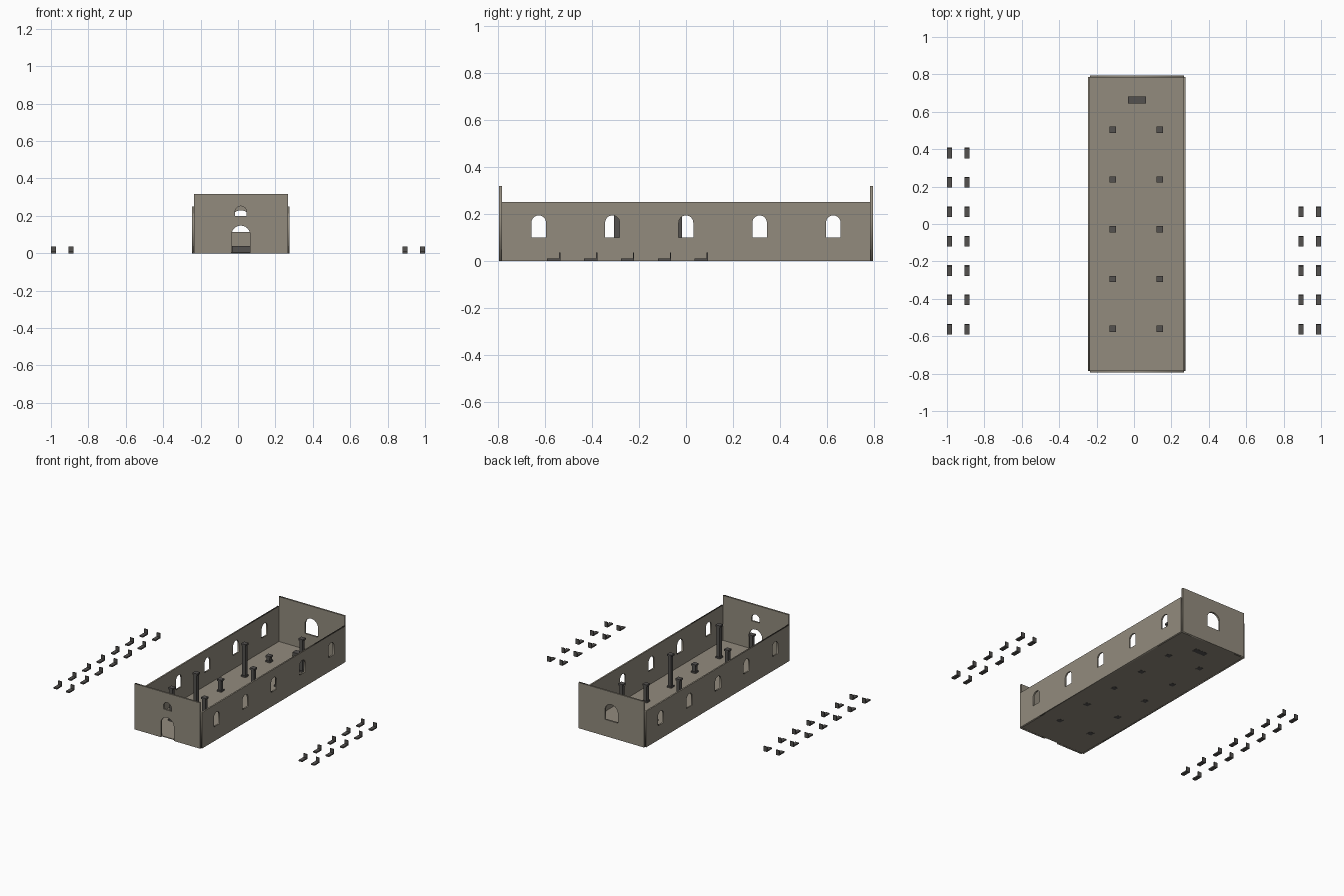
import bpy, math

if "Cube" in bpy.data.objects:
    bpy.data.objects.remove(bpy.data.objects["Cube"])

def material(name, rgb):
    m = bpy.data.materials.new(name)
    m.diffuse_color = (*rgb, 1)
    m.use_nodes = True
    m.node_tree.nodes["Principled BSDF"].inputs["Base Color"].default_value = m.diffuse_color
    return m

STONE = material("warm_grey_stone", (0.29, 0.26, 0.208))
DARK = material("dark_grey", (0.088, 0.083, 0.078))
CX = 0.015  # centre line of the hall

def mesh_object(name, verts, faces, mat):
    me = bpy.data.meshes.new(name)
    me.from_pydata(verts, [], faces)
    me.materials.append(mat)
    ob = bpy.data.objects.new(name, me)
    bpy.context.collection.objects.link(ob)
    return ob

def boxes(name, parts, mat):
    """One mesh made of boxes given as (x0, x1, y0, y1, z0, z1)."""
    verts, faces = [], []
    for x0, x1, y0, y1, z0, z1 in parts:
        n = len(verts)
        verts += [(x, y, z) for z in (z0, z1)
                  for x, y in ((x0, y0), (x1, y0), (x1, y1), (x0, y1))]
        faces += [[n + i for i in f] for f in
                  ((3, 2, 1, 0), (4, 5, 6, 7), (0, 1, 5, 4),
                   (1, 2, 6, 5), (2, 3, 7, 6), (3, 0, 4, 7))]
    return mesh_object(name, verts, faces, mat)

def arch(c, width, bottom, top, n=12):
    """Round-headed opening, listed from bottom left over the top."""
    r = width / 2
    head = [(c - r * math.cos(math.pi * i / n), top - r + r * math.sin(math.pi * i / n))
            for i in range(n + 1)]
    return [(c - r, bottom)] + head + [(c + r, bottom)]

def wall(name, outline, holes, thick, loc, turn):
    """Upright wall: flat outline with holes, extruded to its thickness."""
    cu = bpy.data.curves.new(name, 'CURVE')
    cu.dimensions, cu.fill_mode, cu.extrude = '2D', 'BOTH', thick / 2
    for pts in [outline] + holes:
        sp = cu.splines.new('POLY')
        sp.points.add(len(pts) - 1)
        for p, (u, v) in zip(sp.points, pts):
            p.co = (u, v, 0, 1)
        sp.use_cyclic_u = True
    tmp = bpy.data.objects.new(name + "_outline", cu)
    bpy.context.collection.objects.link(tmp)
    dg = bpy.context.evaluated_depsgraph_get()
    me = bpy.data.meshes.new_from_object(tmp.evaluated_get(dg))
    bpy.data.objects.remove(tmp)
    me.materials.clear()
    me.materials.append(STONE)
    ob = bpy.data.objects.new(name, me)
    bpy.context.collection.objects.link(ob)
    ob.location = loc
    ob.rotation_euler = (math.pi / 2, 0, turn)

# Floor slab
boxes("floor", [(CX - 0.255, CX + 0.255, -0.785, 0.785, 0.001, 0.006)], STONE)

# Side walls with five arched windows each
side = [(-0.785, 0), (0.785, 0), (0.785, 0.25), (-0.785, 0.25)]
windows = [arch((i - 2) * 0.313, 0.062, 0.10, 0.193) for i in range(5)]
for label, s in (("left", -1), ("right", 1)):
    wall(label + "_wall", side, windows, 0.01, (CX + s * 0.255, 0, 0), math.pi / 2)

# Front wall with doorway and small upper window
w, h = 0.251, 0.317
wall("front_wall", [(-w, 0)] + arch(0, 0.10, 0, 0.148) + [(w, 0), (w, h), (-w, h)],
     [arch(0, 0.062, 0.20, 0.252)], 0.012, (CX, -0.789, 0), 0)

# Back wall with one large window
wall("back_wall", [(-w, 0), (w, 0), (w, h), (-w, h)],
     [arch(0, 0.10, 0.115, 0.23)], 0.012, (CX, 0.789, 0), 0)

# Two rows of columns, some broken short
heights = {-0.114: (0.235, 0.235, 0.09, 0.235, 0.05),
           0.138: (0.235, 0.066, 0.235, 0.13, 0.235)}
for x, row in heights.items():
    for i, top in enumerate(row):
        y = -0.56 + i * 0.266
        def block(r, z0, z1):
            return (x - r, x + r, y - r, y + r, z0, z1)
        boxes("column", [block(0.017, 0, 0.016), block(0.012, 0.016, top - 0.012),
                         block(0.017, top - 0.012, top)], DARK)

# Altar
boxes("altar", [(CX - 0.048, CX + 0.048, 0.643, 0.682, 0, 0.04)], DARK)

# Benches outside: seven rows on the left, five on the right
for s, rows in ((-1, 7), (1, 5)):
    for cx in (0.892, 0.987):
        for i in range(rows):
            x, y = s * cx, -0.562 + i * 0.157
            boxes("bench", [(x - 0.013, x + 0.013, y - 0.029, y + 0.022, 0, 0.009),
                            (x - 0.013, x + 0.013, y + 0.022, y + 0.028, 0, 0.035)], DARK)
